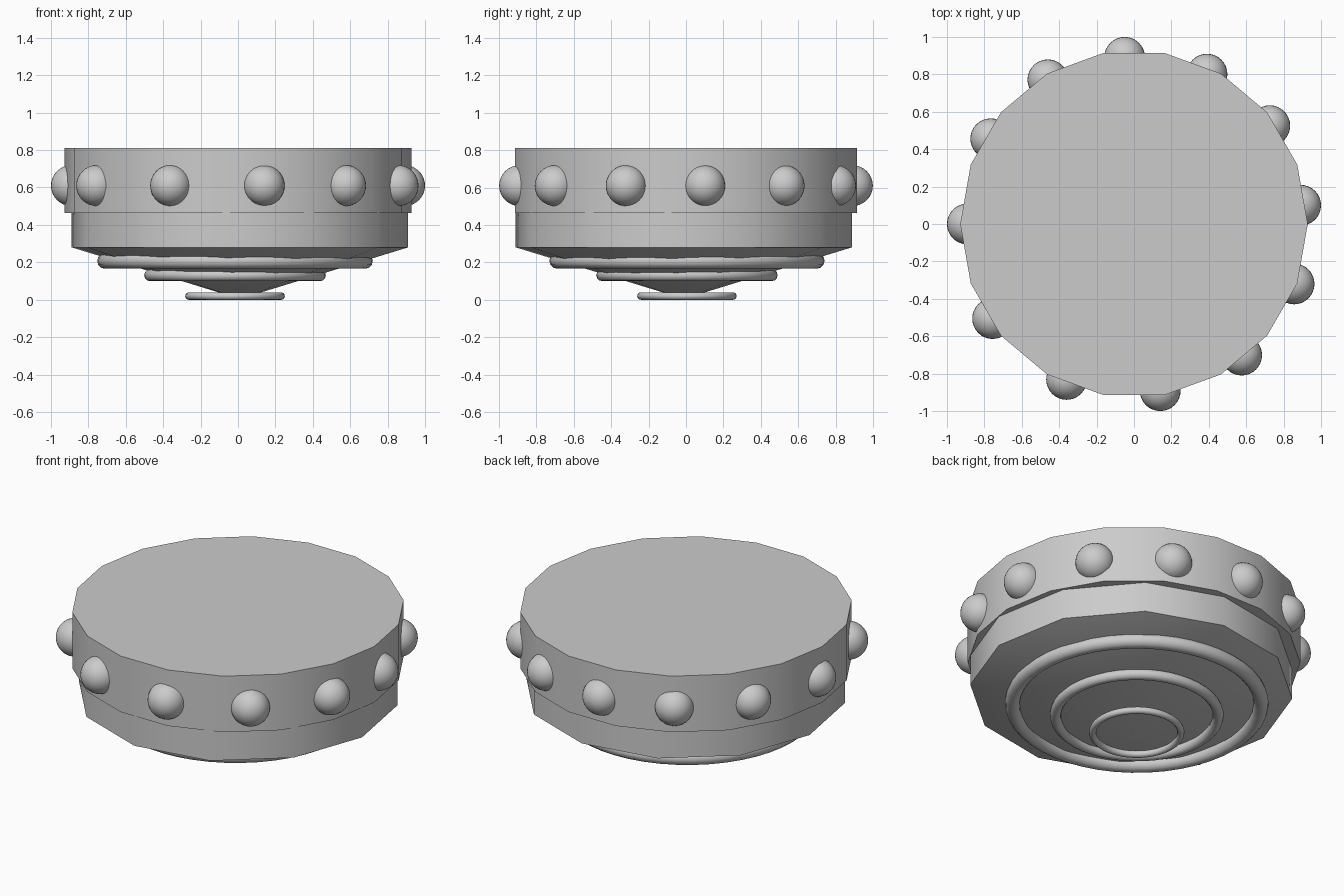
import bpy
import math
from mathutils import Matrix

cube = bpy.data.objects.get("Cube")
if cube:
    bpy.data.objects.remove(cube, do_unlink=True)

grey = bpy.data.materials.new("plain_grey")
grey.use_nodes = True
grey.diffuse_color = (0.6, 0.6, 0.6, 1)
grey.node_tree.nodes["Principled BSDF"].inputs["Base Color"].default_value = (0.6, 0.6, 0.6, 1)


def finish(name):
    """Name, colour and smooth the object just added."""
    obj = bpy.context.object
    obj.name = name
    obj.data.name = name
    obj.data.materials.append(grey)
    bpy.ops.object.shade_smooth_by_angle(angle=math.radians(38))
    return obj


def prism(name, sides, radius, bottom, top, x=0, y=0, first_angle=0):
    """Upright prism whose first corner points along first_angle."""
    bpy.ops.mesh.primitive_cylinder_add(
        vertices=sides, radius=radius, depth=top - bottom,
        location=(x, y, (top + bottom) / 2))
    obj = bpy.context.object
    obj.data.transform(Matrix.Rotation(math.radians(first_angle - 90), 4, "Z"))
    return finish(name)


# Wide upper drum with a flat top
prism("upper_drum", 18, 0.928, 0.465, 0.81)

# Narrower lower drum, its base pulled down into a shallow cone
HULL_X, HULL_Y, HULL_RADIUS, HULL_TURN = 0.01, -0.012, 0.902, -5
prism("lower_drum", 12, HULL_RADIUS, 0.28, 0.49, HULL_X, HULL_Y, HULL_TURN)

bpy.ops.mesh.primitive_cone_add(
    vertices=12, radius1=0, radius2=HULL_RADIUS, depth=0.275,
    location=(HULL_X, HULL_Y, 0.1425))
bpy.context.object.data.transform(Matrix.Rotation(math.radians(HULL_TURN - 90), 4, "Z"))
finish("underside_cone")

# Three round rings stepping down the cone
for name, outer, thickness, z in (
        ("large_ring", 0.736, 0.042, 0.208),
        ("middle_ring", 0.485, 0.031, 0.131),
        ("small_ring", 0.266, 0.02, 0.02)):
    bpy.ops.mesh.primitive_torus_add(
        major_radius=outer - thickness, minor_radius=thickness,
        major_segments=48, minor_segments=12, location=(-0.016, 0.005, z))
    finish(name)

# Unevenly spaced ball lights around the upper drum
lights = [(-0.05, 0.89), (0.39, 0.80), (0.725, 0.525), (0.89, 0.10),
          (0.855, -0.32), (0.575, -0.70), (0.14, -0.89), (-0.36, -0.83),
          (-0.755, -0.505), (-0.89, 0), (-0.765, 0.455), (-0.46, 0.77)]
for number, (x, y) in enumerate(lights, 1):
    bpy.ops.mesh.primitive_uv_sphere_add(
        segments=32, ring_count=16, radius=0.109, location=(x, y, 0.61))
    finish(f"ball_light_{number}")
